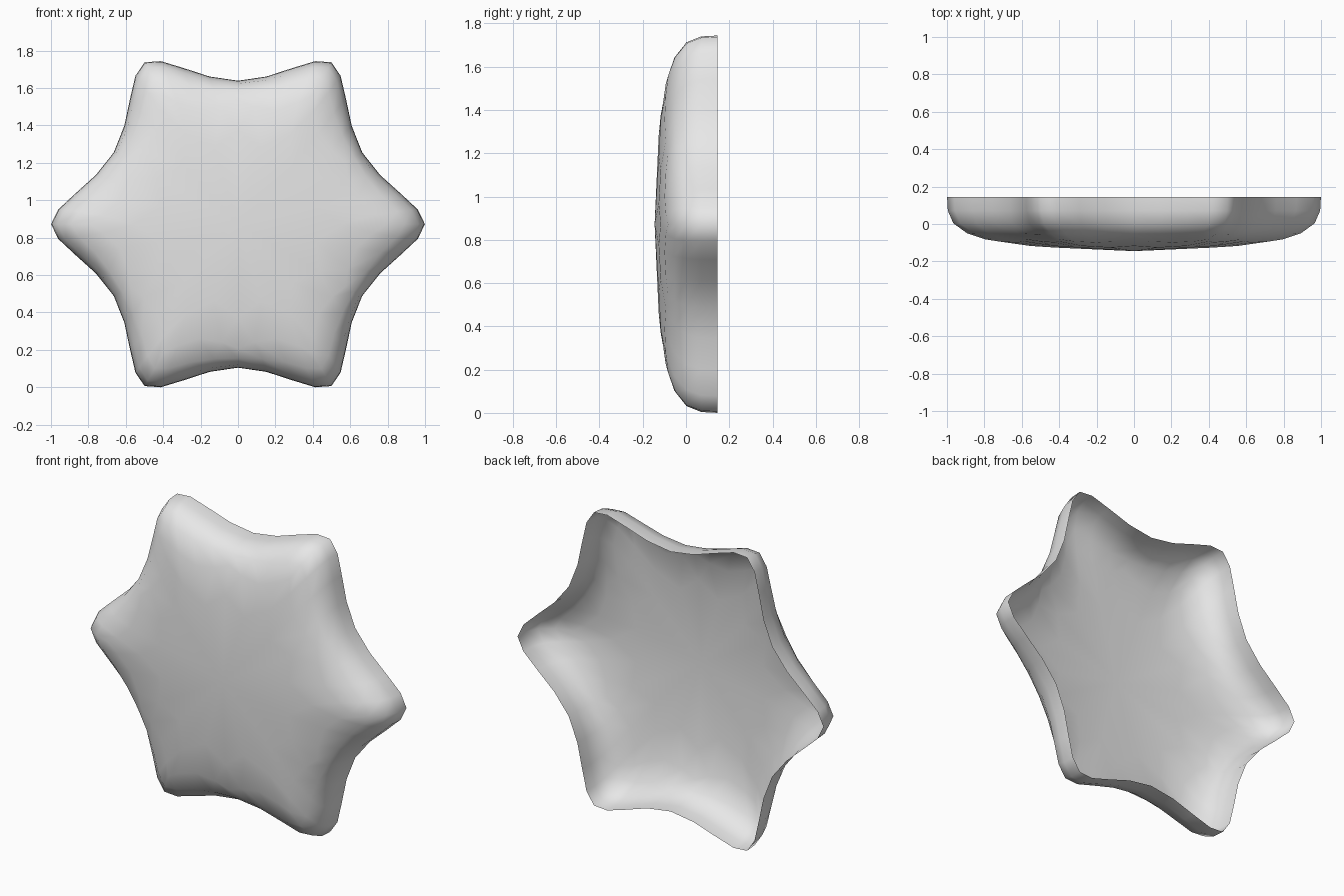
import bpy
import bmesh
from math import sin, cos, pi

cube = bpy.data.objects.get("Cube")
if cube:
    bpy.data.objects.remove(cube, do_unlink=True)

POINTS = 6
TIP, VALLEY = 1.232, 0.617      # cage radii before smoothing
FRONT, BACK = -0.158, 0.145     # cage depth
CENTRE_Z = 0.872

# Plain grey material
grey = bpy.data.materials.new("light grey")
grey.use_nodes = True
colour = (0.8, 0.8, 0.8, 1)
grey.diffuse_color = colour
grey.node_tree.nodes["Principled BSDF"].inputs["Base Color"].default_value = colour


def star_ring(bm, y):
    """Ring of alternating tips and valleys at depth y."""
    ring = []
    for i in range(2 * POINTS):
        r = VALLEY if i % 2 else TIP
        a = pi * i / POINTS
        ring.append(bm.verts.new((r * cos(a), y, CENTRE_Z + r * sin(a))))
    return ring


# Star cage: closed front face, side walls, open back
bm = bmesh.new()
front = star_ring(bm, FRONT)
back = star_ring(bm, BACK)
bm.faces.new(front)
for i in range(len(front)):
    j = (i + 1) % len(front)
    bm.faces.new((front[i], back[i], back[j], front[j]))
for face in bm.faces:
    face.smooth = True

mesh = bpy.data.meshes.new("star_shell")
bm.to_mesh(mesh)
bm.free()
mesh.materials.append(grey)
star = bpy.data.objects.new("star_shell", mesh)
bpy.context.collection.objects.link(star)

# Round the cage into a soft hollow shell
soft = star.modifiers.new("soften", 'SUBSURF')
soft.levels = 2
soft.render_levels = 2
